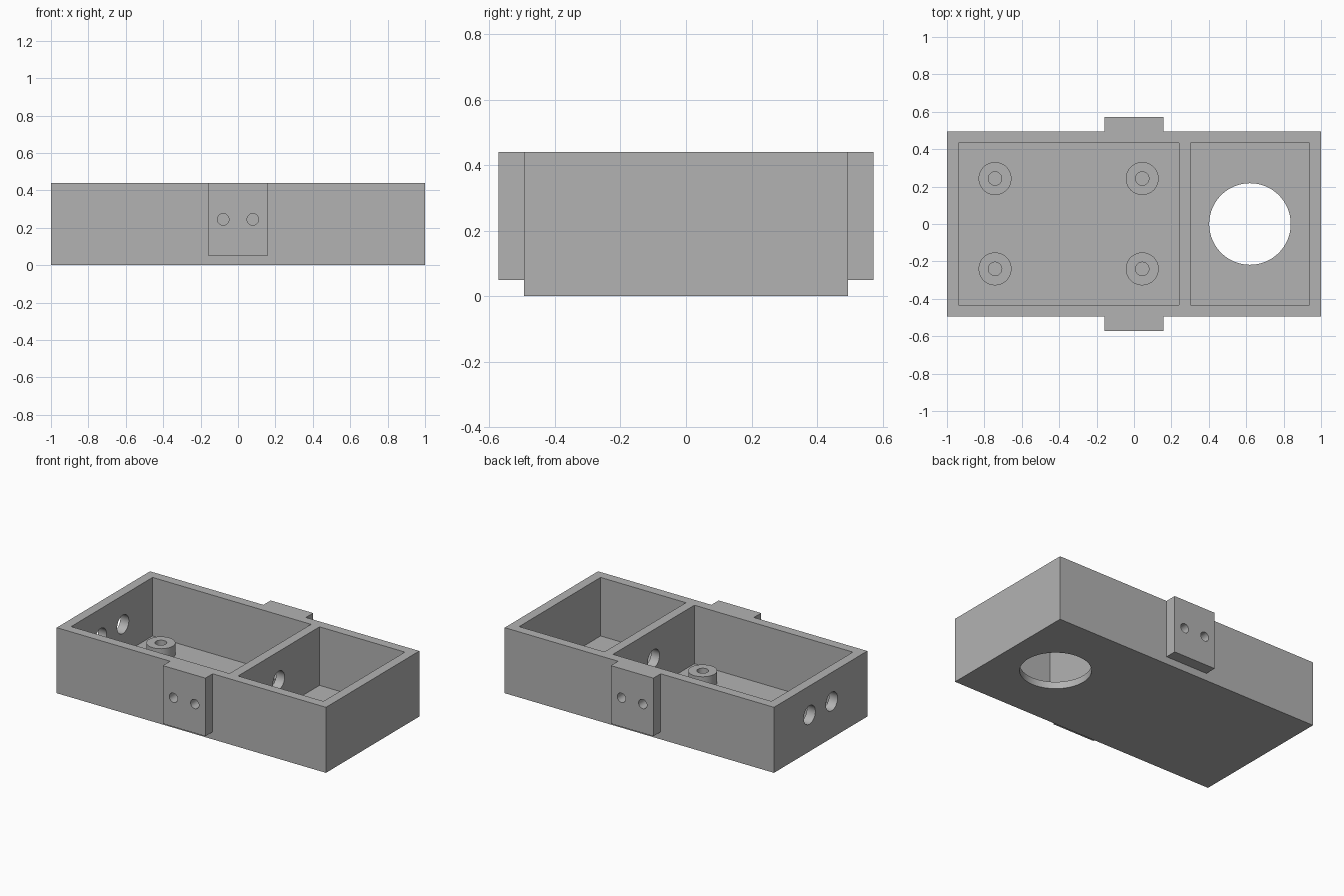
import bpy
from math import pi, radians

cube = bpy.data.objects.get("Cube")
if cube:
    bpy.data.objects.remove(cube, do_unlink=True)

grey = bpy.data.materials.new("plain grey")
grey.use_nodes = True
grey.diffuse_color = (0.45, 0.45, 0.45, 1)
grey.node_tree.nodes["Principled BSDF"].inputs["Base Color"].default_value = (0.45, 0.45, 0.45, 1)

LENGTH, WIDTH, HEIGHT = 2.0, 0.99, 0.44
WALL, FLOOR = 0.063, 0.047
HOLE_Z = 0.245


def box(name, low, high):
    bpy.ops.mesh.primitive_cube_add(size=1, location=[(a + b) / 2 for a, b in zip(low, high)])
    ob = bpy.context.object
    ob.name = name
    ob.scale = [b - a for a, b in zip(low, high)]
    bpy.ops.object.transform_apply(location=True, rotation=False, scale=True)
    ob.data.materials.append(grey)
    return ob


def cylinder(name, centre, radius, depth, axis="Z", sides=48):
    turn = {"X": (0, pi / 2, 0), "Y": (pi / 2, 0, 0), "Z": (0, 0, 0)}[axis]
    bpy.ops.mesh.primitive_cylinder_add(vertices=sides, radius=radius, depth=depth,
                                        location=centre, rotation=turn)
    ob = bpy.context.object
    ob.name = name
    ob.data.materials.append(grey)
    return ob


def combine(target, other, operation):
    """Apply a boolean and remove the second object."""
    mod = target.modifiers.new("Boolean", "BOOLEAN")
    mod.operation = operation
    mod.solver = "EXACT"
    mod.object = other
    bpy.context.view_layer.objects.active = target
    bpy.ops.object.modifier_apply(modifier=mod.name)
    bpy.data.objects.remove(other, do_unlink=True)


def smooth(ob):
    bpy.ops.object.select_all(action="DESELECT")
    ob.select_set(True)
    bpy.context.view_layer.objects.active = ob
    bpy.ops.object.shade_smooth_by_angle(angle=radians(30))


# Case with a mounting tab on each long side
half_x, half_y = LENGTH / 2, WIDTH / 2
case = box("case", (-half_x, -half_y, 0), (half_x, half_y, HEIGHT))
for side in (-1, 1):
    ys = sorted((side * (half_y - 0.03), side * 0.572))
    combine(case, box("tab", (-0.158, ys[0], 0.05), (0.158, ys[1], HEIGHT)), "UNION")

# Two compartments separated by a partition
for x0, x1 in ((-half_x + WALL, 0.24), (0.24 + WALL, half_x - WALL)):
    combine(case, box("pocket", (x0, -half_y + WALL, FLOOR),
                      (x1, half_y - WALL, HEIGHT + 0.1)), "DIFFERENCE")

# Large floor opening
combine(case, cylinder("floor_opening", (0.62, 0, 0), 0.218, 0.3, sides=96), "DIFFERENCE")

# Cable holes in the end wall and the partition
for x, y in ((-half_x + WALL / 2, 0.118), (-half_x + WALL / 2, -0.118), (0.24 + WALL / 2, 0)):
    combine(case, cylinder("cable_hole", (x, y, HOLE_Z), 0.062, 0.15, "X"), "DIFFERENCE")

# Blind screw holes in the tabs
for side in (-1, 1):
    for x in (-0.079, 0.079):
        combine(case, cylinder("screw_hole", (x, side * 0.57, HOLE_Z), 0.031, 0.15, "Y", 32),
                "DIFFERENCE")
smooth(case)

# Hollow standoffs on the floor of the large compartment
for row, y in (("front", -0.24), ("back", 0.243)):
    for end, x in (("right", -0.743), ("left", 0.044)):
        post = cylinder(f"standoff_{row}_{end}", (x, y, FLOOR + 0.0395), 0.088, 0.079)
        combine(post, cylinder("bore", (x, y, FLOOR + 0.04), 0.036, 0.2, sides=32), "DIFFERENCE")
        smooth(post)
